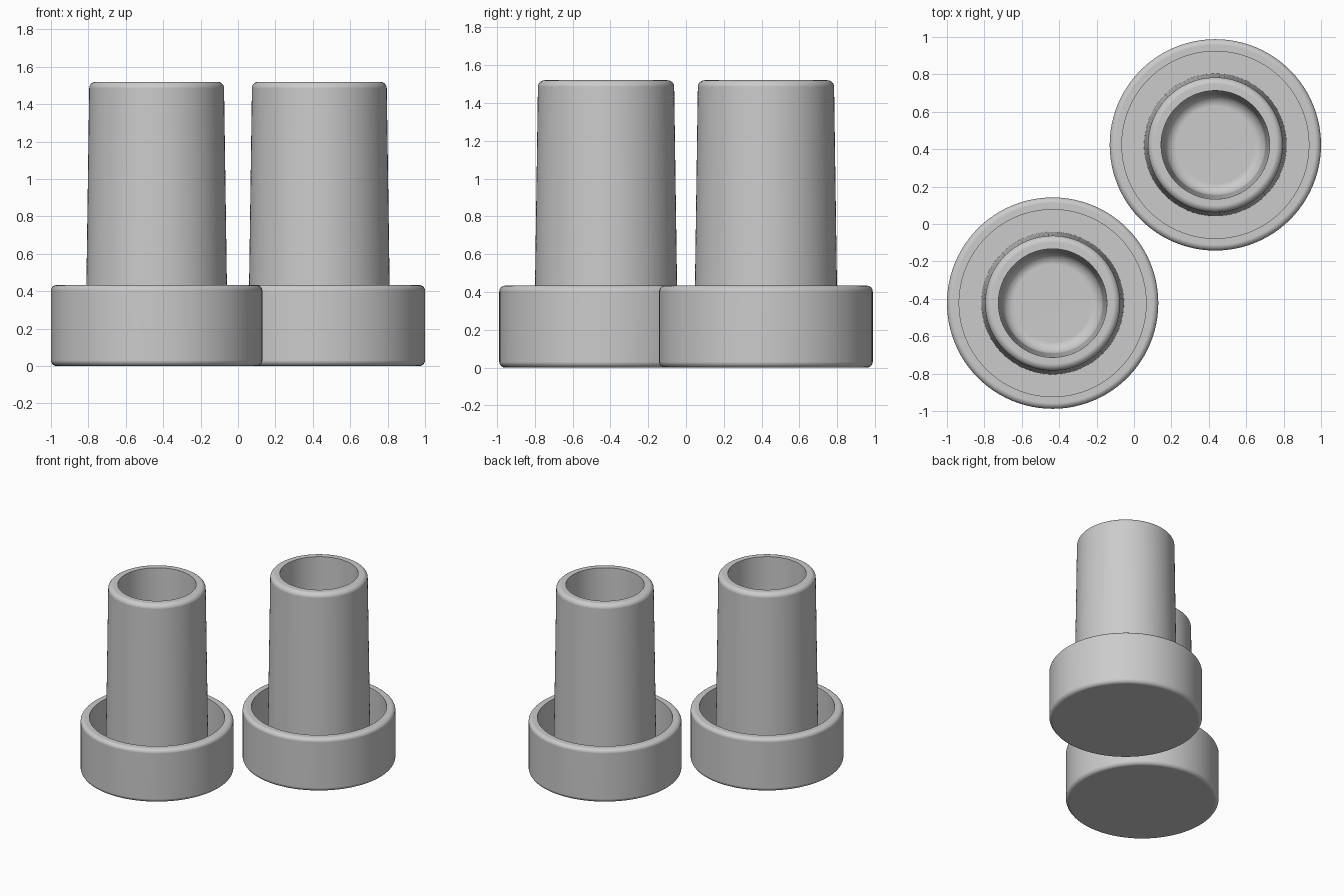
import bpy, bmesh
from math import radians
from mathutils import Vector

cube = bpy.data.objects.get("Cube")
if cube:
    bpy.data.objects.remove(cube, do_unlink=True)

grey = bpy.data.materials.new("light_grey")
grey.use_nodes = True
colour = (0.6, 0.6, 0.6, 1)
grey.diffuse_color = colour
grey.node_tree.nodes["Principled BSDF"].inputs["Base Color"].default_value = colour

SIDES = 96


def fillet(before, corner, after, radius, steps=6):
    """Points rounding a corner between its two neighbours."""
    if radius == 0:
        return [corner]
    a = corner + (before - corner).normalized() * radius
    b = corner + (after - corner).normalized() * radius
    pts = []
    centre = a + b - corner
    for i in range(steps + 1):
        t = i / steps
        mid = a.lerp(b, t) - centre
        pts.append(centre + mid.normalized() * radius)
    return pts


def lathe(name, profile, location):
    """Revolve a profile of (radius, height, corner rounding) about z."""
    corners = [Vector((r, 0, z)) for r, z, _ in profile]
    pts = [corners[0]]
    for i in range(1, len(corners) - 1):
        pts += fillet(corners[i - 1], corners[i], corners[i + 1], profile[i][2])
    pts.append(corners[-1])

    bm = bmesh.new()
    verts = [bm.verts.new(p) for p in pts]
    edges = [bm.edges.new(pair) for pair in zip(verts, verts[1:])]
    bmesh.ops.spin(bm, geom=verts + edges, cent=(0, 0, 0), axis=(0, 0, 1),
                   angle=radians(360), steps=SIDES)
    bmesh.ops.remove_doubles(bm, verts=bm.verts, dist=0.0002)
    bmesh.ops.recalc_face_normals(bm, faces=bm.faces)
    mesh = bpy.data.meshes.new(name)
    bm.to_mesh(mesh)
    bm.free()
    mesh.materials.append(grey)

    obj = bpy.data.objects.new(name, mesh)
    obj.location = location
    bpy.context.collection.objects.link(obj)
    bpy.ops.object.select_all(action='DESELECT')
    obj.select_set(True)
    bpy.context.view_layer.objects.active = obj
    bpy.ops.object.shade_smooth_by_angle(angle=radians(40))
    normals = obj.modifiers.new("Flat floors", 'WEIGHTED_NORMAL')
    normals.keep_sharp = True
    return obj


# Round tray with a hollow, slightly tapered tube rising from its floor
holder_profile = [
    (0, 0, 0),
    (0.565, 0, 0.03),       # tray foot
    (0.565, 0.433, 0.03),   # tray rim
    (0.50, 0.433, 0),
    (0.50, 0.07, 0),        # tray floor
    (0.381, 0.07, 0),
    (0.36, 1.52, 0.035),    # tube rim
    (0.29, 1.52, 0),
    (0.268, 0.07, 0.06),    # tube floor
    (0, 0.07, 0),
]

for side, sign in (("left", 1), ("right", -1)):
    lathe(side + "_tube_holder", holder_profile, (0.435 * sign, 0.423 * sign, 0))
